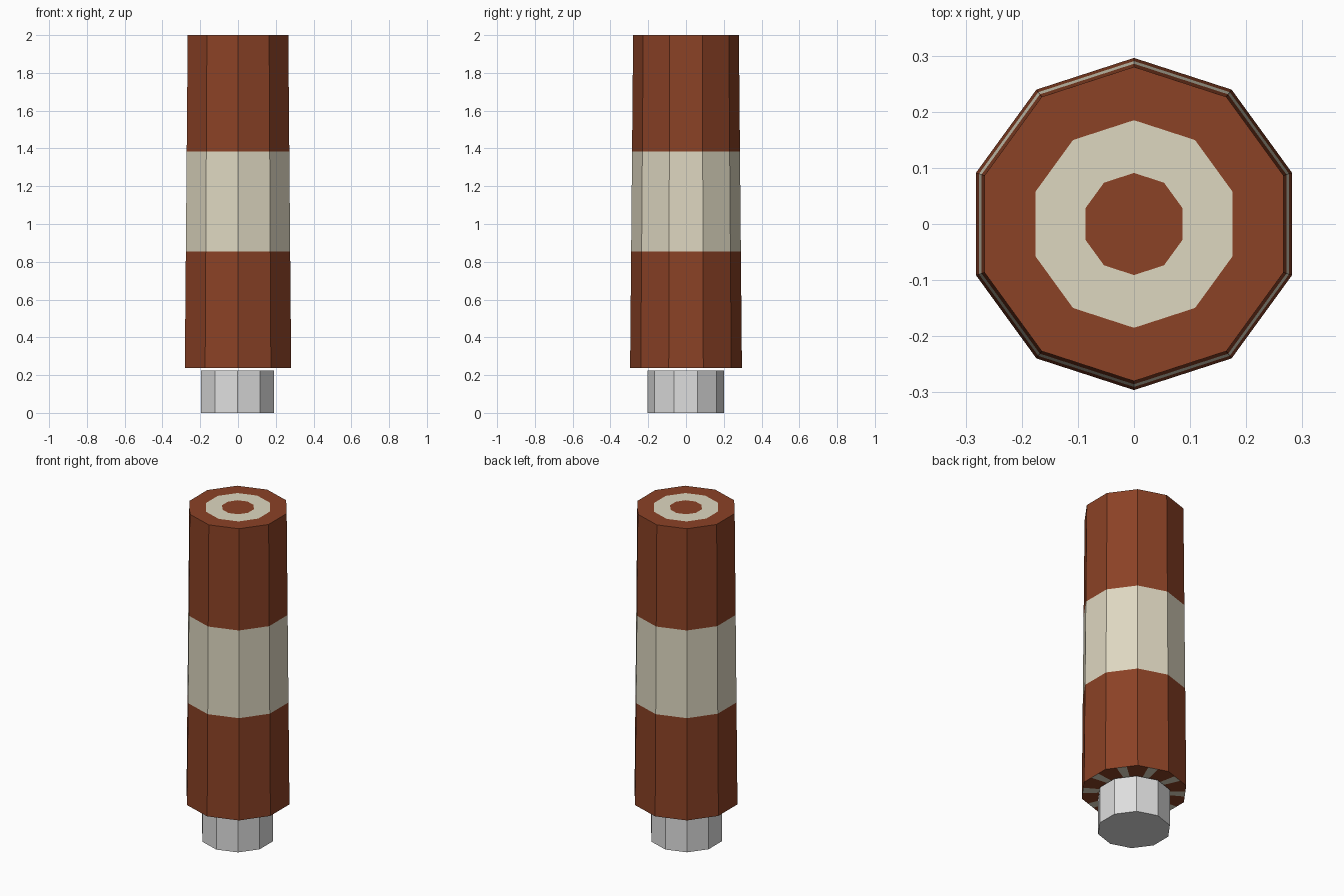
import bpy
import bmesh
import math
from mathutils import Vector

if "Cube" in bpy.data.objects:
    bpy.data.objects.remove(bpy.data.objects["Cube"], do_unlink=True)

SIDES = 10
BOTTOM, TOP = 0.237, 2.0
R_BOTTOM, R_TOP = 0.296, 0.28


def material(name, colour):
    mat = bpy.data.materials.new(name)
    mat.use_nodes = True
    mat.diffuse_color = (*colour, 1)
    mat.node_tree.nodes["Principled BSDF"].inputs["Base Color"].default_value = (*colour, 1)
    return mat


red = material("brick red", (0.258, 0.054, 0.019))
cream = material("cream", (0.73, 0.68, 0.53))
grey = material("light grey", (0.73, 0.73, 0.73))


def ring_points(radius, z):
    """Corners of a decagon with one corner on the y axis."""
    angles = [math.pi / 2 + i * math.tau / SIDES for i in range(SIDES)]
    return [Vector((radius * math.cos(a), radius * math.sin(a), z)) for a in angles]


def finish(name, bm, materials):
    mesh = bpy.data.meshes.new(name)
    bm.to_mesh(mesh)
    bm.free()
    for mat in materials:
        mesh.materials.append(mat)
    obj = bpy.data.objects.new(name, mesh)
    bpy.context.collection.objects.link(obj)
    return obj


def lathe(name, profile, colours, materials, cap_start=False):
    """Join decagon rings; colours gives the material of each span and the end cap."""
    bm = bmesh.new()
    rings = [[bm.verts.new(p) for p in ring_points(r, z)] for r, z in profile]
    for lower, upper, colour in zip(rings, rings[1:], colours):
        for i in range(SIDES):
            j = (i + 1) % SIDES
            bm.faces.new((lower[i], lower[j], upper[j], upper[i])).material_index = colour
    bm.faces.new(rings[-1]).material_index = colours[-1]
    if cap_start:
        bm.faces.new(rings[0][::-1]).material_index = colours[0]
    return finish(name, bm, materials)


def side(z):
    t = (z - BOTTOM) / (TOP - BOTTOM)
    return (R_BOTTOM + (R_TOP - R_BOTTOM) * t, z)


# Tapered body with a cream band and a cream ring on the top
lathe("body",
      [side(BOTTOM), side(0.855), side(1.385), side(TOP), (0.185, TOP), (0.091, TOP)],
      [0, 1, 0, 0, 1, 0], [red, cream])

# Underside of the body, with one cream wedge in each sector
bm = bmesh.new()
centre = bm.verts.new((0, 0, BOTTOM))
corners = ring_points(R_BOTTOM, BOTTOM)
rim = []
for i, corner in enumerate(corners):
    following = corners[(i + 1) % SIDES]
    rim += [bm.verts.new(corner.lerp(following, t)) for t in (0, 0.34, 0.66)]
for k, vert in enumerate(rim):
    face = bm.faces.new((centre, rim[(k + 1) % len(rim)], vert))
    face.material_index = 1 if k % 3 == 1 else 0
finish("body_underside", bm, [red, cream])

# Grey stub below the body
stub = lathe("stub", [(0.203, 0), (0.203, 0.225)], [0, 0], [grey], cap_start=True)
stub.location = (-0.002, -0.002, 0)
